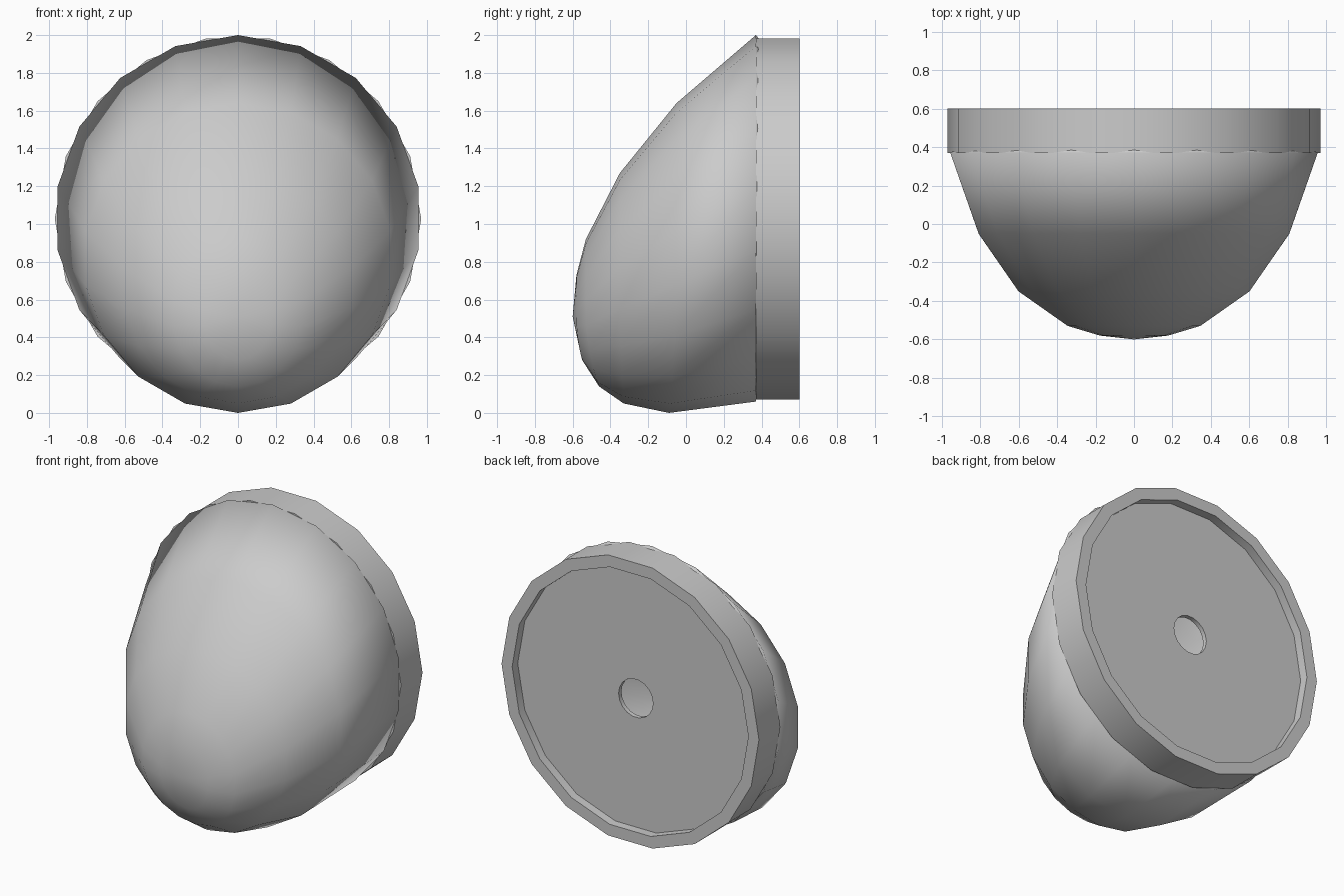
import bpy, bmesh, math

SIDES = 18

cube = bpy.data.objects.get("Cube")
if cube:
    bpy.data.objects.remove(cube, do_unlink=True)

# One grey for everything
grey = bpy.data.materials.new("light_grey")
grey.use_nodes = True
grey.diffuse_color = (0.6, 0.6, 0.6, 1)
grey.node_tree.nodes["Principled BSDF"].inputs["Base Color"].default_value = (0.6, 0.6, 0.6, 1)


def ring(bm, y, cz, rx, rz, phase=0.0, sag=0.0):
    """Ring of vertices around the y axis; sag slides its underside backwards or forwards."""
    verts = []
    for i in range(SIDES):
        a = 2 * math.pi * i / SIDES + phase
        low = max(0.0, -math.cos(a))
        verts.append(bm.verts.new((rx * math.sin(a), y + sag * low ** 2, cz + rz * math.cos(a))))
    return verts


def bridge(bm, a, b):
    for i in range(SIDES):
        j = (i + 1) % SIDES
        bm.faces.new((a[i], a[j], b[j], b[i]))


def finish(bm, name):
    bmesh.ops.recalc_face_normals(bm, faces=bm.faces)
    mesh = bpy.data.meshes.new(name)
    bm.to_mesh(mesh)
    bm.free()
    mesh.materials.append(grey)
    obj = bpy.data.objects.new(name, mesh)
    bpy.context.collection.objects.link(obj)
    bpy.ops.object.select_all(action='DESELECT')
    obj.select_set(True)
    bpy.context.view_layer.objects.active = obj
    bpy.ops.object.shade_smooth_by_angle(angle=math.radians(40))
    return obj


# Drooping dome: rings shrink and sink towards a low front tip
# (y, centre z, x radius, z radius, underside shift)
dome_rings = [
    (0.37, 1.03, 0.97, 0.97, 0.0),
    (-0.05, 0.82, 0.82, 0.82, -0.04),
    (-0.35, 0.66, 0.61, 0.61, 0.02),
    (-0.53, 0.53, 0.35, 0.39, 0.07),
    (-0.58, 0.505, 0.18, 0.225, 0.03),
]
bm = bmesh.new()
loops = [ring(bm, y, cz, rx, rz, 0, sag) for y, cz, rx, rz, sag in dome_rings]
for a, b in zip(loops, loops[1:]):
    bridge(bm, a, b)
tip = bm.verts.new((0, -0.6, 0.51))
for i in range(SIDES):
    bm.faces.new((loops[-1][i], loops[-1][(i + 1) % SIDES], tip))
# Outward normals on the open shell
bmesh.ops.recalc_face_normals(bm, faces=bm.faces)
dome = finish(bm, "dome")
shell = dome.modifiers.new("wall", 'SOLIDIFY')
shell.thickness = 0.04
shell.offset = -1

# Back rim with a recessed plate and a centre hole, turned from one profile
profile = [
    (0.13, 0.51), (0.13, 0.54), (0.89, 0.54), (0.89, 0.6),
    (0.97, 0.6), (0.97, 0.37), (0.89, 0.37), (0.89, 0.51),
]
bm = bmesh.new()
half_step = math.pi / SIDES
loops = [ring(bm, y, 1.027, r, r, half_step) for r, y in profile]
for a, b in zip(loops, loops[1:] + loops[:1]):
    bridge(bm, a, b)
finish(bm, "back_rim")
